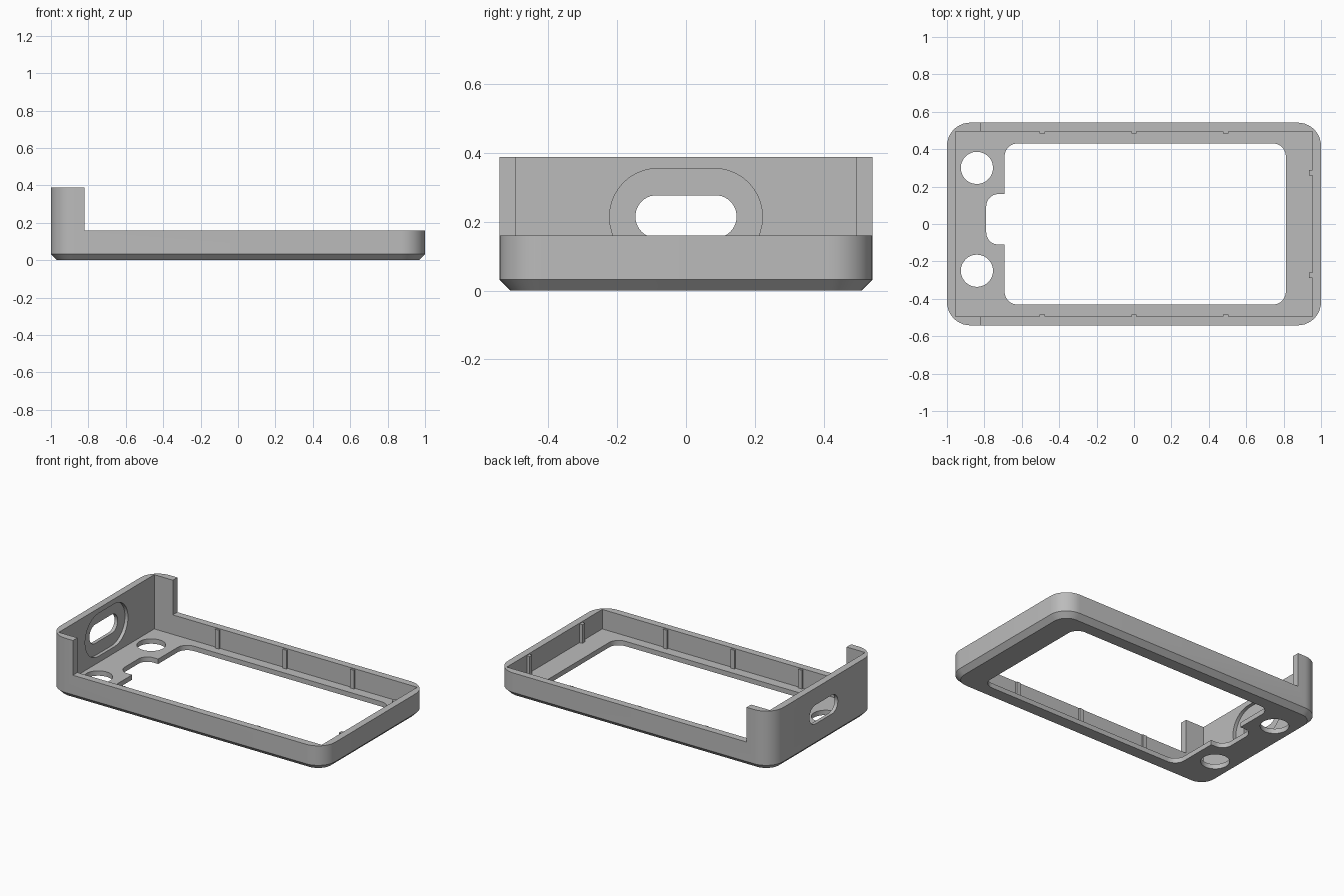
import bpy, bmesh, math
from mathutils import Matrix, Vector

cube = bpy.data.objects.get("Cube")
if cube:
    bpy.data.objects.remove(cube, do_unlink=True)

grey = bpy.data.materials.new("light grey plastic")
grey.use_nodes = True
grey.diffuse_color = (0.5, 0.5, 0.5, 1)
grey.node_tree.nodes["Principled BSDF"].inputs["Base Color"].default_value = (0.5, 0.5, 0.5, 1)


def rounded_rect(u0, u1, v0, v1, r, steps=10):
    """Outline of a rectangle with rounded corners, counter-clockwise."""
    pts = []
    centres = ((u1 - r, v1 - r), (u0 + r, v1 - r), (u0 + r, v0 + r), (u1 - r, v0 + r))
    for i, (cu, cv) in enumerate(centres):
        for k in range(steps + 1):
            a = math.pi / 2 * (i + k / steps)
            pts.append((cu + r * math.cos(a), cv + r * math.sin(a)))
    return pts


def loft(name, rings):
    """Closed solid through a stack of matching rings of 3D points."""
    bm = bmesh.new()
    loops = [[bm.verts.new(p) for p in ring] for ring in rings]
    n = len(loops[0])
    for low, high in zip(loops, loops[1:]):
        for i in range(n):
            j = (i + 1) % n
            bm.faces.new((low[i], low[j], high[j], high[i]))
    bm.faces.new(loops[0][::-1])
    bm.faces.new(loops[-1])
    bmesh.ops.remove_doubles(bm, verts=bm.verts, dist=1e-5)
    bmesh.ops.recalc_face_normals(bm, faces=bm.faces)
    mesh = bpy.data.meshes.new(name)
    bm.to_mesh(mesh)
    bm.free()
    mesh.materials.append(grey)
    obj = bpy.data.objects.new(name, mesh)
    bpy.context.collection.objects.link(obj)
    return obj


def prism_z(name, outline, z0, z1):
    return loft(name, [[(u, v, z) for u, v in outline] for z in (z0, z1)])


def prism_x(name, outline, x0, x1):
    return loft(name, [[(x, u, v) for u, v in outline] for x in (x0, x1)])


def box(name, x0, x1, y0, y1, z0, z1):
    return prism_z(name, [(x0, y0), (x1, y0), (x1, y1), (x0, y1)], z0, z1)


def cut(target, cutter):
    cutter.hide_render = True
    mod = target.modifiers.new("cut", "BOOLEAN")
    mod.operation = "DIFFERENCE"
    mod.solver = "EXACT"
    mod.object = cutter
    bpy.context.view_layer.objects.active = target
    bpy.ops.object.modifier_apply(modifier=mod.name)
    bpy.data.objects.remove(cutter, do_unlink=True)


# Outer shell with a chamfered bottom edge
W, D, H, RIM, FLOOR, CH, R = 1.0, 0.542, 0.388, 0.16, 0.032, 0.032, 0.125
base = rounded_rect(-W + CH, W - CH, -D + CH, D - CH, R - CH)
full = rounded_rect(-W, W, -D, D, R)
frame = loft("bezel_frame", [
    [(u, v, 0) for u, v in base],
    [(u, v, CH) for u, v in full],
    [(u, v, H) for u, v in full]])

# Inner cavity, then the lowered rim along most of the length
IX, IY = 0.955, 0.495
cut(frame, box("cavity_cutter", -IX, IX, -IY, IY, FLOOR, 1))
cut(frame, box("rim_cutter", -0.82, 2, -1, 1, RIM, 1))

# Screen window with a rounded notch on its right-hand side
cut(frame, prism_z("window_cutter", rounded_rect(-0.692, 0.812, -0.431, 0.431, 0.07), -0.1, 0.1))
cut(frame, prism_z("notch_cutter", rounded_rect(-0.79, -0.5, -0.11, 0.16, 0.065), -0.1, 0.1))

# Two round button holes
for y in (0.30, -0.25):
    ring = [(-0.84 + 0.086 * math.cos(a), y + 0.086 * math.sin(a))
            for a in (math.tau * i / 48 for i in range(48))]
    cut(frame, prism_z("button_hole_cutter", ring, -0.1, 0.1))

# Cable slot through the tall end wall, with a wider recess inside
cut(frame, prism_x("recess_cutter", rounded_rect(-0.222, 0.222, 0.073, 0.355, 0.14), -0.977, -0.9))
cut(frame, prism_x("slot_cutter", rounded_rect(-0.147, 0.147, 0.153, 0.277, 0.0615), -1.1, -0.9))

# Small grip ribs on the inner walls
RIB = 0.014
for side in (-1, 1):
    for x in (-0.49, 0, 0.49):
        ys = sorted((side * (IY - 0.012), side * (IY + 0.01)))
        box("long_wall_rib", x - RIB, x + RIB, *ys, FLOOR - 0.005, RIM - 0.005)
    y = side * 0.274
    box("end_wall_rib", IX - 0.02, IX + 0.01, y - RIB, y + RIB, FLOOR - 0.005, RIM - 0.005)

# Smooth only the rounded corners and holes
bpy.ops.object.select_all(action="DESELECT")
frame.select_set(True)
bpy.context.view_layer.objects.active = frame
bpy.ops.object.shade_smooth_by_angle(angle=math.radians(25))
